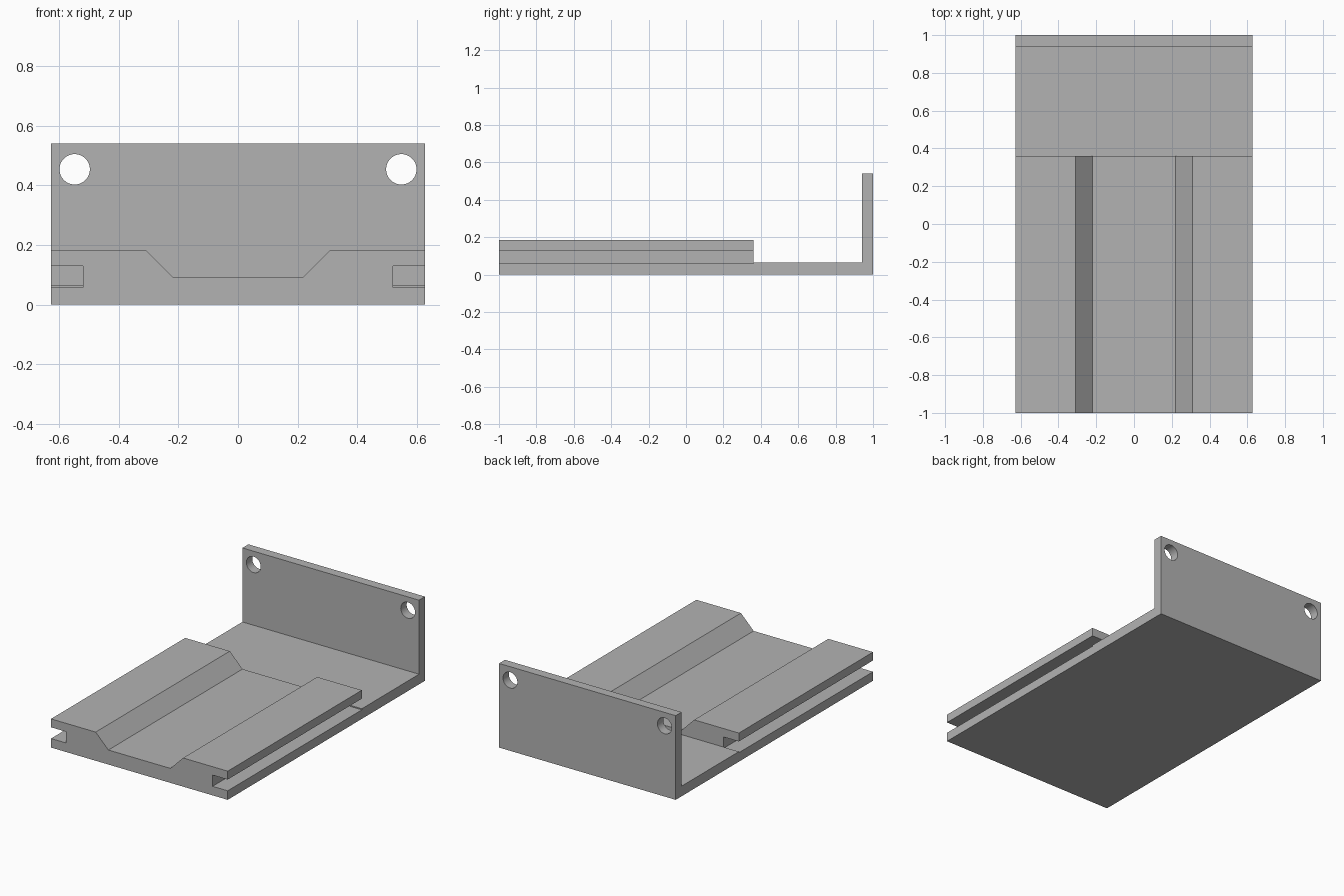
import bpy, bmesh, math
from mathutils import Vector

if "Cube" in bpy.data.objects:
    bpy.data.objects.remove(bpy.data.objects["Cube"], do_unlink=True)

HALF_W = 0.627      # half width of the whole bracket
FRONT, STEP, WALL, BACK = -1.0, 0.36, 0.94, 1.0
FLOOR_Z, TOP_Z = 0.065, 0.54

grey = bpy.data.materials.new("plain grey")
grey.use_nodes = True
grey.diffuse_color = (0.45, 0.45, 0.45, 1)
grey.node_tree.nodes["Principled BSDF"].inputs["Base Color"].default_value = grey.diffuse_color


def extrude_profile(name, points, offset):
    """Close the 3D outline and extrude it along offset into a solid."""
    bm = bmesh.new()
    face = bm.faces.new([bm.verts.new(p) for p in points])
    result = bmesh.ops.extrude_face_region(bm, geom=[face], use_keep_orig=True)
    moved = [v for v in result["geom"] if isinstance(v, bmesh.types.BMVert)]
    bmesh.ops.translate(bm, verts=moved, vec=Vector(offset))
    bmesh.ops.recalc_face_normals(bm, faces=bm.faces)
    mesh = bpy.data.meshes.new(name)
    bm.to_mesh(mesh)
    bm.free()
    mesh.materials.append(grey)
    obj = bpy.data.objects.new(name, mesh)
    bpy.context.collection.objects.link(obj)
    return obj


# Grooved slide block: half section from the centre outwards, then mirrored
half = [(0.22, 0.093), (0.31, 0.184), (HALF_W, 0.184), (HALF_W, 0.13),
        (0.52, 0.13), (0.52, 0.058), (HALF_W, 0.058), (HALF_W, 0)]
section = half + [(-x, z) for x, z in reversed(half)]
extrude_profile("slide_block", [(x, FRONT, z) for x, z in section], (0, STEP - FRONT, 0))

# Rear floor and upright plate as one L section
angle = [(STEP, 0), (BACK, 0), (BACK, TOP_Z), (WALL, TOP_Z), (WALL, FLOOR_Z), (STEP, FLOOR_Z)]
plate = extrude_profile("floor_and_back_plate",
                        [(-HALF_W, y, z) for y, z in angle], (2 * HALF_W, 0, 0))

# Mounting holes through the upright plate
bpy.context.view_layer.objects.active = plate
for side in (-1, 1):
    bpy.ops.mesh.primitive_cylinder_add(vertices=48, radius=0.051, depth=0.3,
                                        location=(side * 0.548, 0.97, 0.454),
                                        rotation=(math.pi / 2, 0, 0))
    cutter = bpy.context.object
    cutter.name = "hole_cutter"
    cutter.hide_render = True
    cutter.data.materials.append(grey)
    cut = plate.modifiers.new("mounting_hole", 'BOOLEAN')
    cut.operation = 'DIFFERENCE'
    cut.solver = 'EXACT'
    cut.object = cutter
    bpy.ops.object.select_all(action='DESELECT')
    plate.select_set(True)
    bpy.context.view_layer.objects.active = plate
    bpy.ops.object.modifier_apply(modifier=cut.name)
    bpy.data.objects.remove(cutter, do_unlink=True)

bpy.ops.object.shade_smooth_by_angle(angle=math.radians(30))
